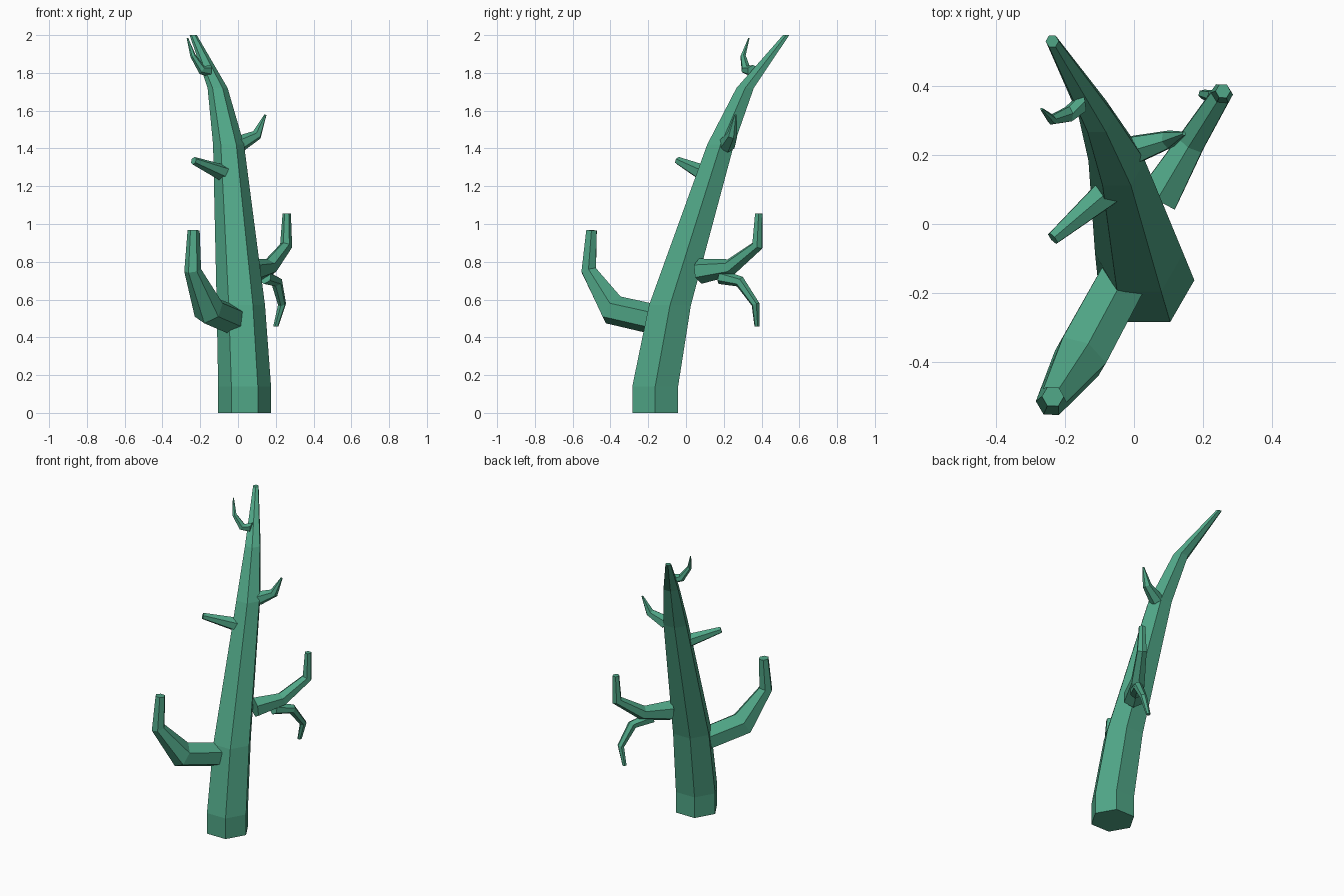
import bpy, bmesh, math
from mathutils import Vector

if "Cube" in bpy.data.objects:
    bpy.data.objects.remove(bpy.data.objects["Cube"])

green = bpy.data.materials.new("plant green")
green.diffuse_color = (0.08, 0.38, 0.24, 1)
green.use_nodes = True
green.node_tree.nodes["Principled BSDF"].inputs["Base Color"].default_value = green.diffuse_color


def skin(name, rings):
    """Join hexagon rings into a capped, flat-shaded tube."""
    bm = bmesh.new()
    loops = [[bm.verts.new(p) for p in ring] for ring in rings]
    for a, b in zip(loops, loops[1:]):
        for i in range(6):
            j = (i + 1) % 6
            bm.faces.new((a[i], a[j], b[j], b[i]))
    bm.faces.new(loops[0][::-1])
    bm.faces.new(loops[-1])
    bmesh.ops.recalc_face_normals(bm, faces=bm.faces)
    me = bpy.data.meshes.new(name)
    bm.to_mesh(me)
    bm.free()
    me.materials.append(green)
    ob = bpy.data.objects.new(name, me)
    bpy.context.collection.objects.link(ob)


def hexagon(c, r, u, v):
    return [c + r * (u * math.cos(k * math.pi / 3) + v * math.sin(k * math.pi / 3))
            for k in range(6)]


def trunk(name, pts):
    skin(name, [hexagon(Vector(p[:3]), p[3], Vector((1, 0, 0)), Vector((0, 1, 0)))
                for p in pts])


def branch(name, pts):
    """Bent tube with a ridge on top; each point is x, y, z, radius."""
    c = [Vector(p[:3]) for p in pts]
    d = c[-1] - c[0]
    side = Vector((d.y, -d.x, 0)).normalized()
    rings = []
    for i, p in enumerate(c):
        t = Vector()
        if i > 0:
            t += (p - c[i - 1]).normalized()
        if i < len(c) - 1:
            t += (c[i + 1] - p).normalized()
        up = side.cross(t).normalized()
        rings.append(hexagon(p, pts[i][3], up, side))
    skin(name, rings)


# Leaning main stem with level rings
trunk("trunk", [(0.035, -0.163, 0, 0.14), (0.035, -0.163, 0.14, 0.14),
                (0.015, -0.085, 0.57, 0.128), (-0.05, 0.183, 1.42, 0.082),
                (-0.108, 0.313, 1.72, 0.053), (-0.237, 0.53, 2.0, 0.019)])

# Large arms
branch("left_arm", [(-0.035, -0.165, 0.495, 0.08), (-0.155, -0.385, 0.545, 0.084),
                    (-0.24, -0.515, 0.755, 0.045), (-0.235, -0.5, 0.967, 0.032)])
branch("right_arm", [(0.07, 0.075, 0.75, 0.067), (0.165, 0.235, 0.77, 0.046),
                     (0.255, 0.378, 0.885, 0.033), (0.258, 0.385, 1.055, 0.022)])
branch("right_arm_fork", [(0.14, 0.18, 0.72, 0.038), (0.205, 0.285, 0.695, 0.03),
                          (0.233, 0.368, 0.575, 0.022), (0.2, 0.376, 0.457, 0.014)])

# Upper twigs
branch("left_twig", [(-0.08, 0.09, 1.27, 0.045), (-0.235, -0.042, 1.335, 0.021)])
branch("right_twig", [(0.0, 0.215, 1.42, 0.046), (0.1, 0.245, 1.472, 0.028),
                      (0.145, 0.262, 1.578, 0.006)])
branch("top_twig", [(-0.145, 0.355, 1.81, 0.032), (-0.19, 0.318, 1.815, 0.025),
                    (-0.238, 0.302, 1.89, 0.015), (-0.268, 0.333, 1.985, 0.004)])
